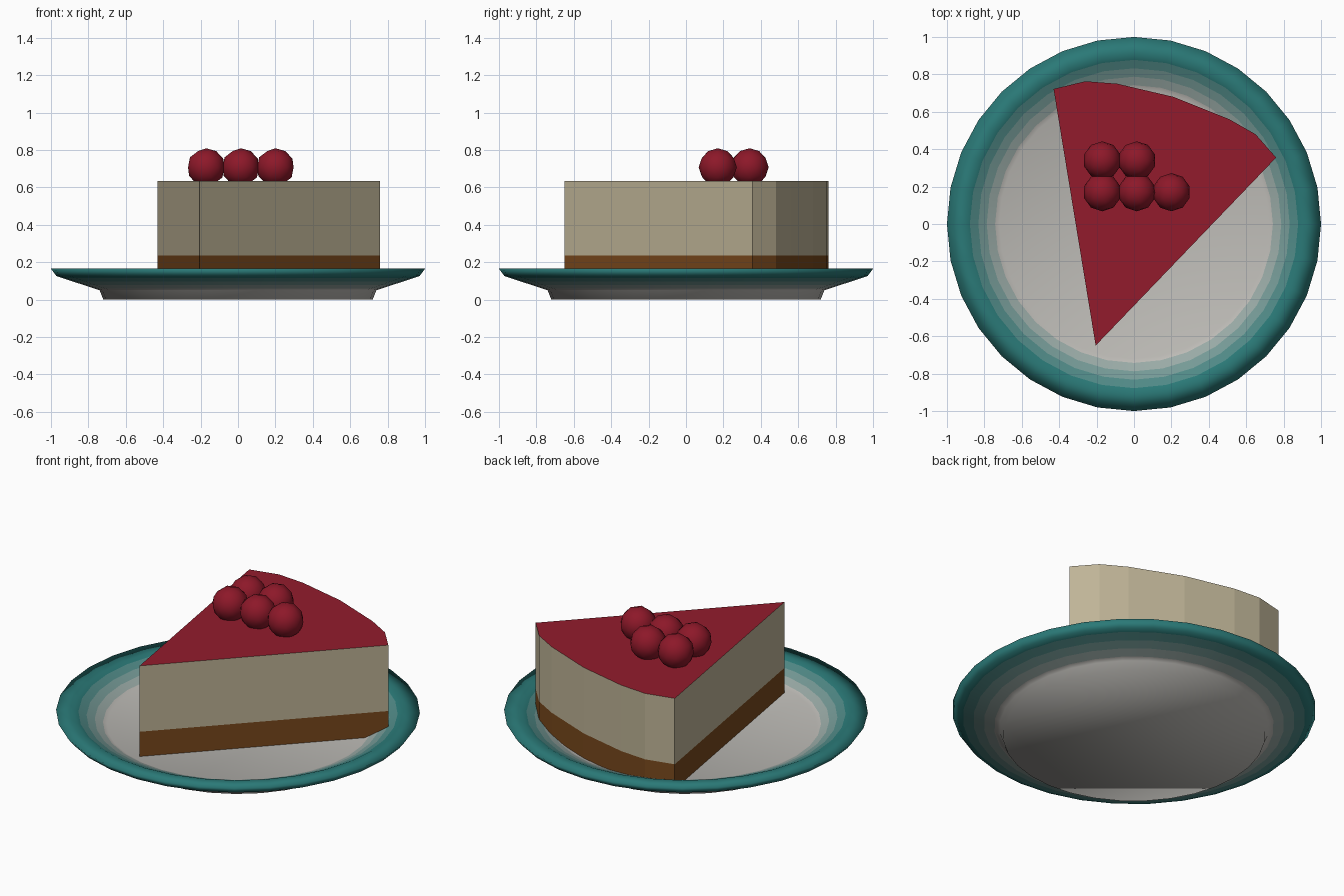
import bpy, bmesh, math

if "Cube" in bpy.data.objects:
    bpy.data.objects.remove(bpy.data.objects["Cube"])

GREY, TEAL = (188, 186, 181), (46, 120, 118)
STEPS = 8


def material(name, rgb):
    m = bpy.data.materials.new(name)
    m.diffuse_color = [(c / 255) ** 2.2 for c in rgb] + [1]
    m.use_nodes = True
    m.node_tree.nodes["Principled BSDF"].inputs["Base Color"].default_value = m.diffuse_color
    return m


def finish(name, bm, mats, smooth=False):
    bmesh.ops.recalc_face_normals(bm, faces=bm.faces)
    for f in bm.faces:
        f.smooth = smooth
    me = bpy.data.meshes.new(name)
    bm.to_mesh(me)
    bm.free()
    for m in mats:
        me.materials.append(m)
    ob = bpy.data.objects.new(name, me)
    bpy.context.collection.objects.link(ob)
    return ob


# Plate: lathed profile, glaze fading from grey to teal on both slopes
glaze = [material("glaze_%d" % i, [a + (b - a) * i / STEPS for a, b in zip(GREY, TEAL)])
         for i in range(STEPS + 1)]


def fade(a, b, first, last):
    """Profile points from a to b, each with the glaze index of the band before it."""
    out = []
    for i in range(1, STEPS + 1):
        t = i / STEPS
        out.append((a[0] + (b[0] - a[0]) * t, a[1] + (b[1] - a[1]) * t,
                    round(first + (last - first) * (t - 0.5 / STEPS))))
    return out


profile = [(0.72, 0.0, 0), (0.74, 0.05, 0)]
profile += fade((0.74, 0.05), (0.97, 0.125), 0, STEPS)
profile += [(1.0, 0.165, STEPS), (0.90, 0.167, STEPS)]
profile += fade((0.90, 0.167), (0.72, 0.085), STEPS, 0)

SIDES = 32
bm = bmesh.new()
rings = [[bm.verts.new((r * math.cos(2 * math.pi * k / SIDES),
                        r * math.sin(2 * math.pi * k / SIDES), z))
          for k in range(SIDES)] for r, z, _ in profile]
for j in range(1, len(rings)):
    for k in range(SIDES):
        n = (k + 1) % SIDES
        f = bm.faces.new((rings[j - 1][k], rings[j - 1][n], rings[j][n], rings[j][k]))
        f.material_index = profile[j][2]
bm.faces.new(rings[0])
bm.faces.new(rings[-1])
finish("plate", bm, glaze, True)

# Cake slice: one wedge outline extruded into two layers
wedge = [(-0.205, -0.65), (0.76, 0.355), (0.65, 0.48), (0.51, 0.56),
         (0.21, 0.68), (-0.09, 0.75), (-0.26, 0.763), (-0.43, 0.722)]


def layer(name, z0, z1, mats):
    bm = bmesh.new()
    low = [bm.verts.new((x, y, z0)) for x, y in wedge]
    top = [bm.verts.new((x, y, z1)) for x, y in wedge]
    for i in range(len(wedge)):
        j = (i + 1) % len(wedge)
        bm.faces.new((low[i], low[j], top[j], top[i]))
    bm.faces.new(low[::-1])
    bm.faces.new(top).material_index = len(mats) - 1
    finish(name, bm, mats)


layer("crust", 0.085, 0.235, [material("biscuit", (120, 74, 34))])
layer("cream_filling", 0.235, 0.635,
      [material("cream", (190, 179, 150)), material("jelly", (145, 33, 48))])

# Berries on top
berry_mat = material("berry", (140, 30, 45))
for i, (x, y) in enumerate([(-0.17, 0.17), (0.015, 0.17), (0.2, 0.17),
                            (-0.17, 0.34), (0.015, 0.34)]):
    bm = bmesh.new()
    bmesh.ops.create_icosphere(bm, subdivisions=2, radius=0.102)
    ob = finish("berry_%d" % (i + 1), bm, [berry_mat], True)
    ob.location = (x, y, 0.707)
